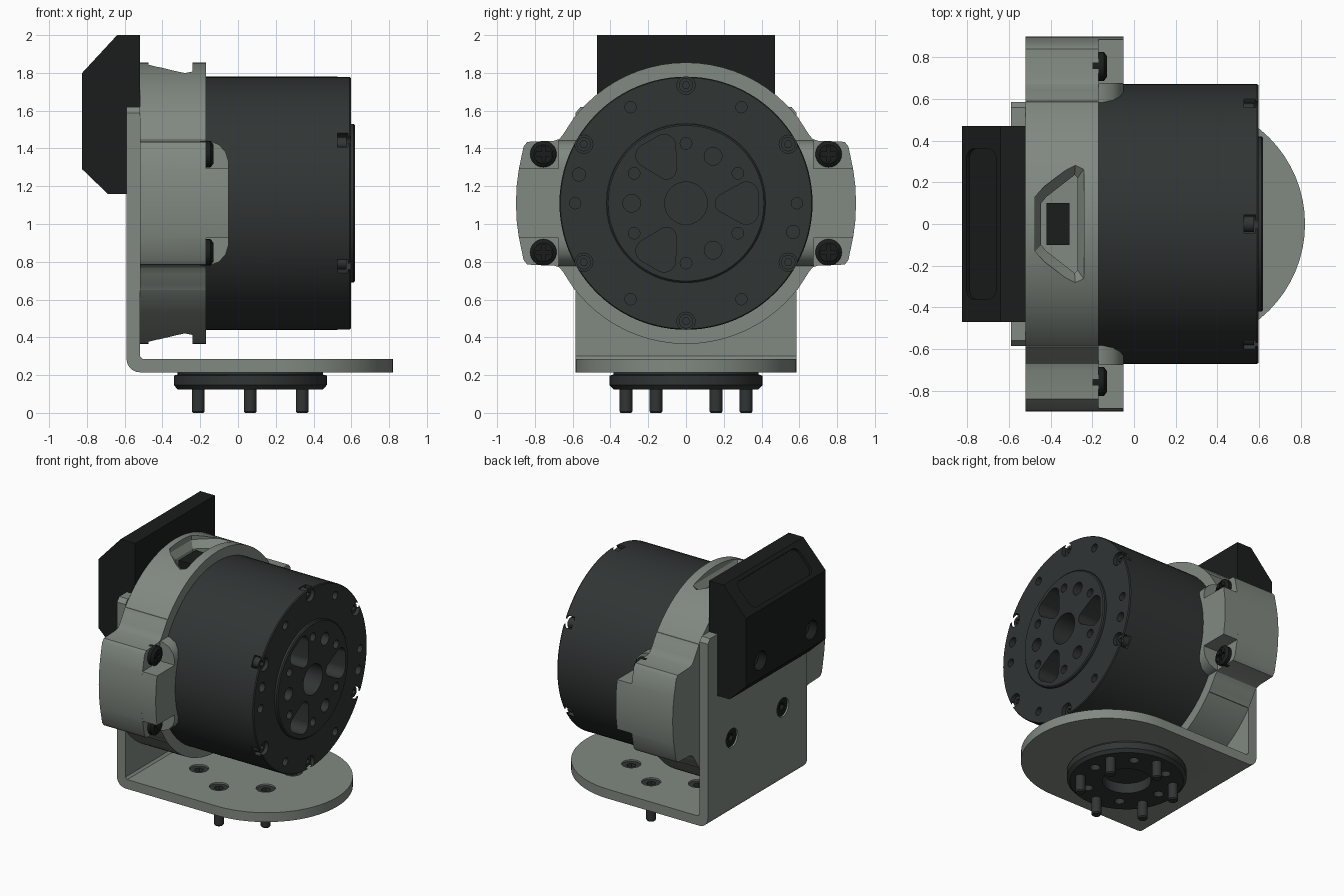
import bpy, bmesh
from math import pi, cos, sin, radians
from mathutils import Vector
from mathutils.geometry import convex_hull_2d

if "Cube" in bpy.data.objects:
    bpy.data.objects.remove(bpy.data.objects["Cube"])

CZ = 1.11  # height of the motor axis


def material(name, rgb):
    m = bpy.data.materials.new(name)
    m.diffuse_color = (*rgb, 1)
    m.use_nodes = True
    m.node_tree.nodes["Principled BSDF"].inputs["Base Color"].default_value = m.diffuse_color
    return m


GREY = material("grey_metal", (0.22, 0.25, 0.22))
DARK = material("dark_metal", (0.03, 0.035, 0.034))
BLACK = material("black_plastic", (0.011, 0.012, 0.012))

# Maps from section coordinates (u, v) and position t to 3D
X = lambda u, v, t: (t, u, v)
Y = lambda u, v, t: (u, t, v)
Z = lambda u, v, t: (u, v, t)


def circle(u, v, r, n=32):
    return [(u + r * cos(2 * pi * i / n), v + r * sin(2 * pi * i / n)) for i in range(n)]


def hull(*pts):
    """Convex outline round all points."""
    vs = [Vector(p) for p in pts]
    return [tuple(vs[i]) for i in convex_hull_2d(vs)]


def polar(r, deg):
    return r * cos(radians(deg)), CZ + r * sin(radians(deg))


def loft(name, axis, rings, mat=None):
    """Solid through a list of (outline, position) rings."""
    bm = bmesh.new()
    loops = [[bm.verts.new(axis(u, v, t)) for u, v in pts] for pts, t in rings]
    n = len(loops[0])
    for a, b in zip(loops, loops[1:]):
        for i in range(n):
            bm.faces.new((a[i], a[(i + 1) % n], b[(i + 1) % n], b[i]))
    bm.faces.new(loops[0])
    bm.faces.new(loops[-1])
    bmesh.ops.recalc_face_normals(bm, faces=bm.faces)
    me = bpy.data.meshes.new(name)
    bm.to_mesh(me)
    bm.free()
    ob = bpy.data.objects.new(name, me)
    bpy.context.collection.objects.link(ob)
    if mat:
        me.materials.append(mat)
    return ob


def prism(name, axis, pts, a, b, mat=None):
    return loft(name, axis, [(pts, a), (pts, b)], mat)


def turned(name, axis, c, profile, mat=None, n=32):
    """Round part from (radius, position) pairs."""
    return loft(name, axis, [(circle(*c, r, n), t) for r, t in profile], mat)


def combine(ob, tools, op='DIFFERENCE'):
    for tool in tools:
        mod = ob.modifiers.new("bool", 'BOOLEAN')
        mod.operation, mod.object, mod.solver = op, tool, 'EXACT'
        bpy.context.view_layer.objects.active = ob
        bpy.ops.object.modifier_apply(modifier=mod.name)
        bpy.data.objects.remove(tool)


def hole(axis, c, r, a, b, n=24):
    return turned("cutter", axis, c, [(r, a), (r, b)], None, n)


# Bent bracket: L profile trimmed to a rounded outline
bend = [(-0.59 + 0.07 * (1 - sin(a)), 0.215 + 0.07 * (1 - cos(a)))
        for a in [i * pi / 12 for i in range(7)]]
bracket = prism("bracket", Y, bend + [(-0.59, 1.62), (-0.52, 1.62), (-0.52, 0.30),
                                      (-0.505, 0.285), (0.9, 0.285), (0.9, 0.215)],
                -0.6, 0.6, GREY)
outline = hull(*circle(0.235, 0, 0.585, 64), (-0.7, 0.585), (-0.7, -0.585))
combine(bracket, [prism("cutter", Z, outline, 0, 1.8)], 'INTERSECT')
combine(bracket, [prism("cutter", X, [(s * 0.55, 1.63), (s * 0.6, 1.63), (s * 0.6, 1.57)], -0.7, -0.4)
                  for s in (-1, 1)])
bolts = [(0.065 + 0.318 * cos(radians(a)), 0.318 * sin(radians(a))) for a in range(30, 390, 60)]
combine(bracket, [hole(Z, c, 0.066, 0.1, 0.3) for c in bolts])
combine(bracket, [hole(X, (y, 0.78), 0.07, -0.7, -0.54) for y in (-0.3, 0.3)])

# Output flange under the bracket
flange = turned("flange", Z, (0.065, 0), [(0.385, 0.125), (0.405, 0.147), (0.405, 0.197),
                                          (0.385, 0.203), (0.385, 0.215)], DARK, 64)
combine(flange, [hole(Z, (0.065, 0), 0.165, 0.1, 0.2, 40)])
combine(flange, [hole(Z, (0.065 + 0.28 * cos(a * pi / 3), 0.28 * sin(a * pi / 3)), 0.035, 0.1, 0.18, 16)
                 for a in range(6)])

# Bracket bolts with socket heads
for c in bolts:
    b = turned("flange_bolt", Z, c, [(0.028, 0), (0.034, 0.008), (0.034, 0.21), (0.065, 0.216),
                                     (0.065, 0.274)], DARK, 24)
    combine(b, [hole(Z, c, 0.032, 0.24, 0.3, 6)])
for y in (-0.3, 0.3):
    b = turned("rear_bolt", X, (y, 0.78), [(0.069, -0.578), (0.069, -0.53)], BLACK, 24)
    combine(b, [hole(X, (y, 0.78), 0.032, -0.6, -0.55, 6)])

# Housing ring with ears
housing = turned("housing", X, (0, CZ), [(0.745, -0.52), (0.745, -0.17)], GREY, 72)
half_ear = [(0.4, 0.46), (0.59, 0.46), (0.63, 0.39), (0.67, 0.34), (0.70, 0.33), (0.84, 0.325),
            (0.86, 0.30), (0.885, 0.18), (0.897, 0.09)]
ear = half_ear + [(0.9, 0)] + [(u, -v) for u, v in reversed(half_ear)]
collar = [(-0.2, 0.335), (-0.15, 0.33), (-0.10, 0.31), (-0.065, 0.27), (-0.05, 0.22)]
collar += [(x, -z) for x, z in reversed(collar)]
block = [(0.5, 0.185), (0.884, 0.185), (0.897, 0.09), (0.9, 0), (0.897, -0.09), (0.884, -0.185), (0.5, -0.185)]
for s in (-1, 1):
    combine(housing, [
        prism("ear", X, [(s * y, CZ + z) for y, z in ear], -0.52, -0.17),
        prism("collar", Y, [(x, CZ + z) for x, z in collar], s * 0.45, s * 0.675),
        prism("block", X, [(s * y, CZ + z) for y, z in block], -0.3, -0.05)], 'UNION')

# Cable pockets at the top and bottom of the housing, each with a connector
outer = [(-0.24, 0.265), (-0.28, 0.295), (-0.43, 0.18), (-0.475, 0.13)]
inner = [(-0.27, 0.22), (-0.285, 0.235), (-0.42, 0.13), (-0.445, 0.10)]
ring = lambda half: half + [(x, -y) for x, y in reversed(half)]
for s in (-1, 1):
    combine(housing, [loft("cutter", Z, [(ring(outer), CZ + s * 0.78), (ring(outer), CZ + s * 0.70),
                                         (ring(inner), CZ + s * 0.65), (ring(inner), CZ + s * 0.58)])])
    prism("connector", Z, [(-0.42, -0.1), (-0.31, -0.1), (-0.31, 0.1), (-0.42, 0.1)],
          CZ + s * 0.56, CZ + s * 0.65, BLACK)

# Clamp screws on the ears, cross recessed
for sy in (-1, 1):
    for sz in (-1, 1):
        y, z = sy * 0.755, CZ + sz * 0.26
        sc = turned("ear_screw", X, (y, z), [(0.07, -0.2), (0.07, -0.145), (0.05, -0.13)], BLACK, 24)
        combine(sc, [prism("cutter", X, [(y - a, z - b), (y + a, z - b), (y + a, z + b), (y - a, z + b)],
                           -0.15, -0.1) for a, b in ((0.04, 0.01), (0.01, 0.04))])

# Motor body with edge notches and face holes
motor = turned("motor_body", X, (0, CZ), [(0.67, -0.25), (0.67, 0.59), (0.665, 0.597)], DARK, 96)
cuts = []
for a in range(30, 390, 60):
    ca, sa = cos(radians(a)), sin(radians(a))
    box = [(r * ca - w * sa, CZ + r * sa + w * ca) for r, w in
           ((0.625, -0.042), (0.72, -0.042), (0.72, 0.042), (0.625, 0.042))]
    cuts += [prism("cutter", X, box, 0.527, 0.583), hole(X, polar(0.625, a), 0.048, 0.527, 0.65),
             hole(X, polar(0.587, a + 30), 0.03, 0.5, 0.65, 16)]
    sc = turned("face_screw", X, polar(0.625, a), [(0.038, 0.5), (0.038, 0.575)], DARK, 20)
    combine(sc, [hole(X, polar(0.625, a), 0.02, 0.55, 0.6, 6)])
cuts += [hole(X, polar(0.587, a), 0.035, 0.5, 0.65, 16) for a in (165, 345)]
cuts.append(hole(X, (0, CZ), 0.421, 0.25, 0.7, 96))
combine(motor, cuts)

# Output disc: centre bore, three rounded triangles, two sets of bolt holes
disc = turned("output_disc", X, (0, CZ), [(0.42, 0.2), (0.42, 0.612), (0.412, 0.619)], DARK, 96)
cuts = [hole(X, (0, CZ), 0.113, 0.35, 0.7)]
for a in (0, 120, 240):
    corners = ((0.205, 0, 0.05), (0.32, 0.05, 0.062), (0.32, -0.05, 0.062))
    ca, sa = cos(radians(a)), sin(radians(a))
    tri = hull(*[p for r, w, rad in corners
                 for p in circle(r * ca - w * sa, CZ + r * sa + w * ca, rad)])
    cuts += [prism("cutter", X, tri, 0.4, 0.7), hole(X, polar(0.287, a + 60), 0.047, 0.45, 0.7)]
cuts += [hole(X, polar(0.317, a), 0.031, 0.5, 0.7, 16) for a in range(30, 390, 60)]
combine(disc, cuts)

# Controller box on the back, with a shallow window and two bolt counterbores
box = prism("controller_box", Y, [(-0.52, 2.0), (-0.64, 2.0), (-0.825, 1.80), (-0.825, 1.29),
                                  (-0.69, 1.16), (-0.59, 1.16), (-0.59, 1.62), (-0.52, 1.62)],
            -0.47, 0.47, BLACK)
slope = lambda u, v, t: (-0.7325 + 0.679 * u - 0.734 * t, v, 1.9 + 0.734 * u + 0.679 * t)
window = hull(*[p for u in (-0.055, 0.055) for v in (-0.31, 0.31) for p in circle(u, v, 0.05)])
combine(box, [prism("cutter", slope, window, -0.02, 0.05)])
combine(box, [hole(X, (y, 1.42), 0.07, -0.9, -0.72) for y in (-0.3, 0.3)])
for y in (-0.3, 0.3):
    b = turned("box_bolt", X, (y, 1.42), [(0.055, -0.7), (0.055, -0.77)], DARK, 24)
    combine(b, [hole(X, (y, 1.42), 0.03, -0.8, -0.74, 6)])

# Smooth the round surfaces, keep the edges sharp
bpy.ops.object.select_all(action='SELECT')
bpy.context.view_layer.objects.active = motor
bpy.ops.object.shade_smooth_by_angle(angle=radians(30))
